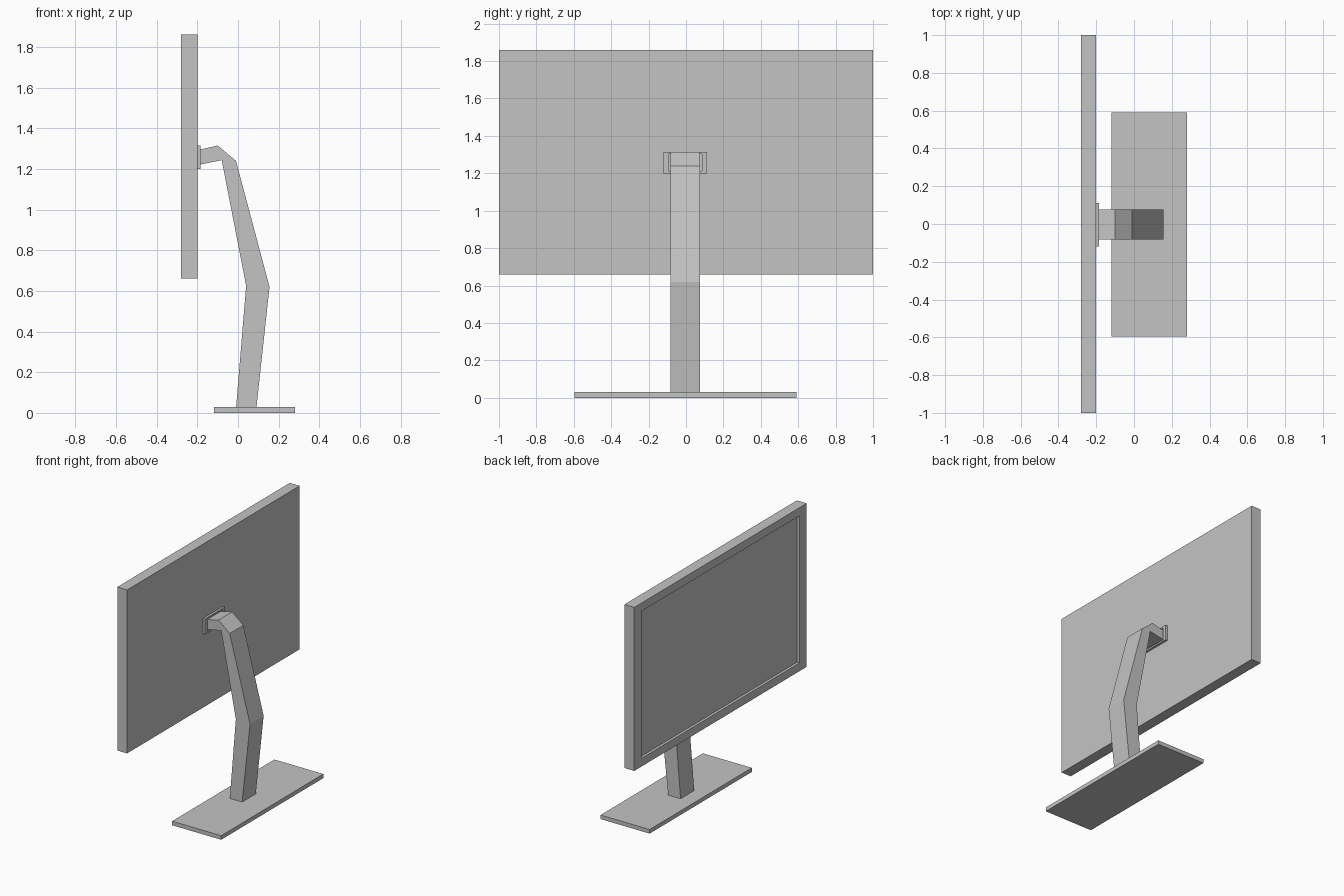
import bpy, bmesh
from mathutils import Vector

if "Cube" in bpy.data.objects:
    bpy.data.objects.remove(bpy.data.objects["Cube"])

grey = bpy.data.materials.new("plain_grey")
grey.diffuse_color = (0.55, 0.55, 0.55, 1)
grey.use_nodes = True
grey.node_tree.nodes["Principled BSDF"].inputs["Base Color"].default_value = grey.diffuse_color


def finish(name, bm):
    bmesh.ops.recalc_face_normals(bm, faces=bm.faces)
    mesh = bpy.data.meshes.new(name)
    bm.to_mesh(mesh)
    bm.free()
    mesh.materials.append(grey)
    ob = bpy.data.objects.new(name, mesh)
    bpy.context.collection.objects.link(ob)
    return ob


def box(lo, hi):
    bm = bmesh.new()
    bmesh.ops.create_cube(bm, size=1)
    lo, hi = Vector(lo), Vector(hi)
    for v in bm.verts:
        v.co = (lo + hi) / 2 + Vector(a * b for a, b in zip(v.co, hi - lo))
    return bm


def recess(bm, direction, margin_y, margin_z, depth):
    """Sink a rectangular opening into the face that points along x."""
    face = max(bm.faces, key=lambda f: f.calc_center_median().x * direction)
    c = face.calc_center_median()
    bmesh.ops.inset_individual(bm, faces=[face], thickness=0.005)
    half_y = max(abs(v.co.y - c.y) for v in bm.verts) - margin_y
    half_z = max(abs(v.co.z - c.z) for v in bm.verts) - margin_z
    for v in face.verts:
        v.co.y = c.y + (half_y if v.co.y > c.y else -half_y)
        v.co.z = c.z + (half_z if v.co.z > c.z else -half_z)
    floor = bmesh.ops.extrude_discrete_faces(bm, faces=[face])["faces"][0]
    for v in floor.verts:
        v.co.x -= direction * depth


# Display panel with sunken screen facing -x
bm = box((-0.28, -1, 0.66), (-0.20, 1, 1.86))
recess(bm, -1, 0.085, 0.06, 0.02)
finish("display_panel", bm)

# Mounting plate with shallow rim
bm = box((-0.202, -0.12, 1.20), (-0.184, 0.112, 1.315))
recess(bm, 1, 0.027, 0.012, 0.01)
finish("mount_plate", bm)

# Bent stand arm, extruded side profile
profile = [(-0.01, 0.02), (0.09, 0.02), (0.155, 0.62), (-0.01, 1.24),
           (-0.10, 1.315), (-0.195, 1.293), (-0.195, 1.22),
           (-0.08, 1.243), (0.04, 0.625)]
bm = bmesh.new()
side = bm.faces.new([bm.verts.new((x, -0.082, z)) for x, z in profile])
ext = bmesh.ops.extrude_face_region(bm, geom=[side], use_keep_orig=True)
for g in ext["geom"]:
    if isinstance(g, bmesh.types.BMVert):
        g.co.y = 0.076
finish("stand_arm", bm)

# Flat foot
finish("stand_base", box((-0.118, -0.595, 0), (0.28, 0.59, 0.03)))
